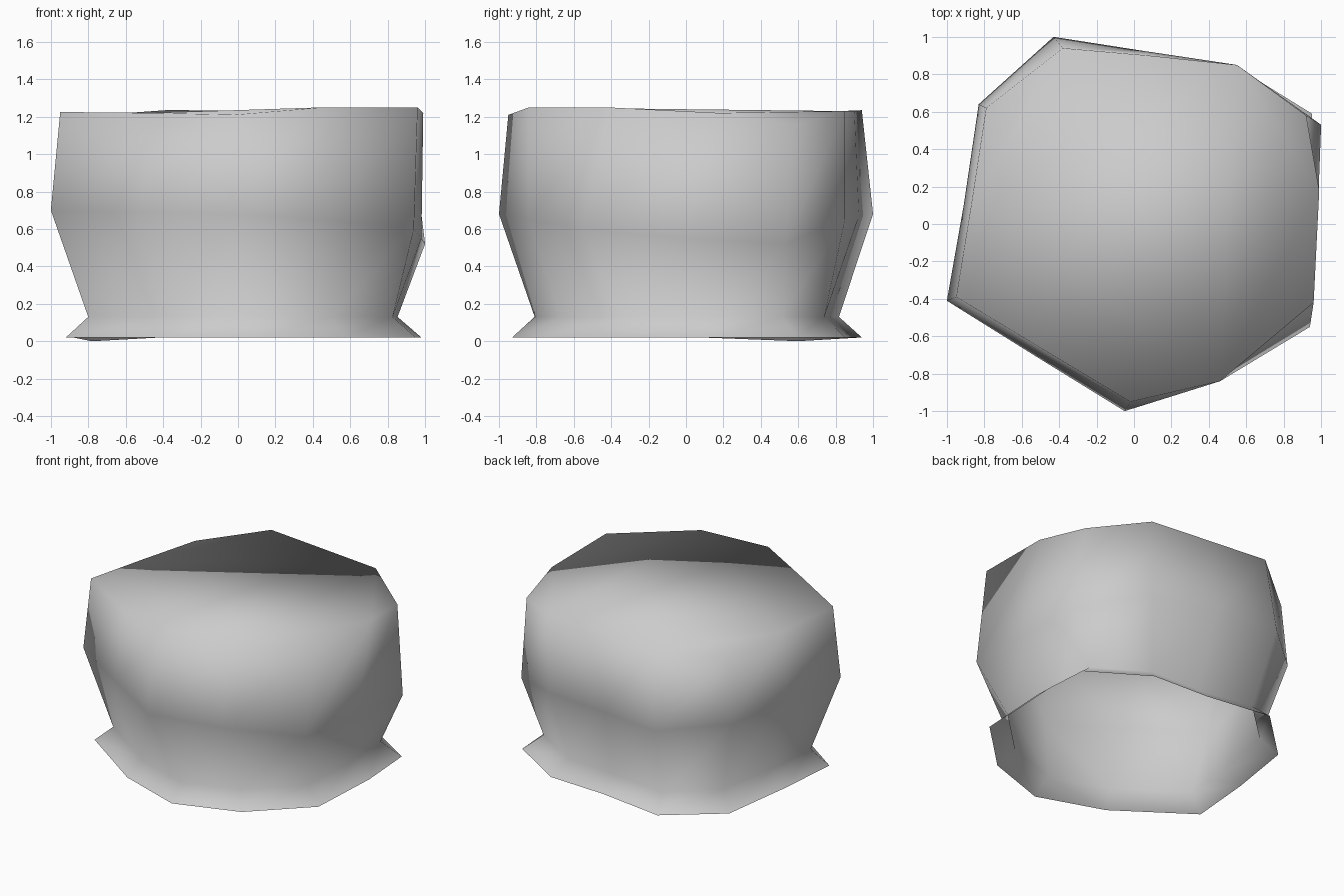
import bpy
import bmesh

if "Cube" in bpy.data.objects:
    bpy.data.objects.remove(bpy.data.objects["Cube"], do_unlink=True)


def make_material(name, colour):
    material = bpy.data.materials.new(name)
    material.use_nodes = True
    material.diffuse_color = colour
    shader = material.node_tree.nodes["Principled BSDF"]
    shader.inputs["Base Color"].default_value = colour
    return material


def add_ring(mesh, points):
    return [mesh.verts.new(point) for point in points]


def bridge_rings(mesh, lower, upper):
    count = len(lower)
    for i in range(count):
        j = (i + 1) % count
        mesh.faces.new((lower[i], lower[j], upper[j], upper[i]))


def build_smooth_object(name, mesh, material):
    for face in mesh.faces:
        face.smooth = True
    data = bpy.data.meshes.new(name)
    mesh.to_mesh(data)
    mesh.free()
    data.materials.append(material)
    result = bpy.data.objects.new(name, data)
    bpy.context.scene.collection.objects.link(result)
    return result


# Flared foot, listed anticlockwise from the right-hand corner
foot_outline = [
    (-.92, -.39), (-.39, -.76), (.1, -.93), (.57, -.77),
    (.95, -.4), (.98, .16), (.95, .59), (.53, .85),
    (.08, .87), (-.42, .94), (-.78, .6), (-.88, .08)]
lowest_corner = 10
foot = [(x, y, 0 if i == lowest_corner else .02)
        for i, (x, y) in enumerate(foot_outline)]

# Pinched neck just above the foot
neck = [(x * .87, y * .87, .13) for x, y in foot_outline]

# Widest part of the body, dipping toward the left side
belly = [
    (-1, -.41, .7), (-.52, -.71, .69), (-.05, -1, .68), (.46, -.84, .65),
    (.94, -.55, .6), (.98, 0, .55), (1, .53, .52), (.55, .85, .65),
    (.05, .925, .67), (-.43, 1, .68), (-.83, .64, .7), (-.91, .1, .7)]

# Uneven upper edge
rim = [
    (-.95, -.39, 1.225), (-.47, -.68, 1.22), (-.02, -.95, 1.21),
    (.46, -.84, 1.25), (.96, -.42, 1.25), (.99, .18, 1.22),
    (.92, .58, 1.16), (.55, .85, 1.23), (.08, .9, 1.23),
    (-.38, .94, 1.235), (-.79, .62, 1.165), (-.87, .1, 1.2)]

# Join the rings, close the top and leave the underside open
mesh = bmesh.new()
rings = [add_ring(mesh, points) for points in (foot, neck, belly, rim)]
for lower, upper in zip(rings, rings[1:]):
    bridge_rings(mesh, lower, upper)
mesh.faces.new(rings[-1])

grey = make_material("plain_grey", (.6, .6, .6, 1))
build_smooth_object("pot_body", mesh, grey)
